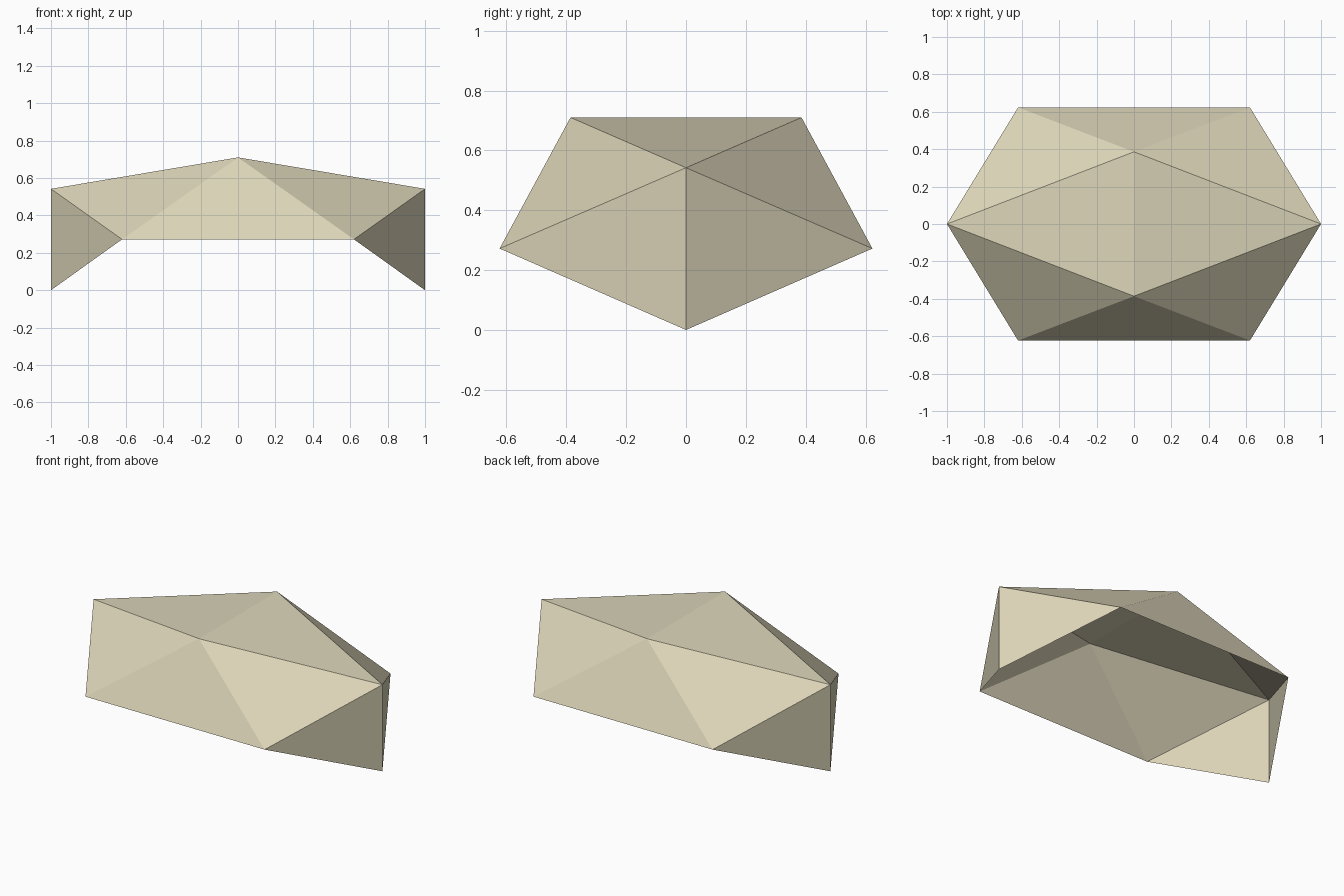
import bpy
import bmesh
from mathutils import Vector

cube = bpy.data.objects.get("Cube")
if cube:
    bpy.data.objects.remove(cube, do_unlink=True)

# Single pale canvas colour
canvas = bpy.data.materials.new("pale_canvas")
canvas.use_nodes = True
colour = (0.71, 0.66, 0.48, 1.0)
canvas.diffuse_color = colour
bsdf = canvas.node_tree.nodes["Principled BSDF"]
bsdf.inputs["Base Color"].default_value = colour
bsdf.inputs["Roughness"].default_value = 0.9

INSIDE = Vector((0, 0, 0.3))


# Corner points, mirrored by the signs sx and sy
def ridge(sy):
    return (0, 0.386, 0.71) if sy > 0 else (0, -0.386, 0.71)


def peak(sx):
    return (sx, 0, 0.542)


def foot(sx):
    return (sx, 0, 0)


def corner(sx, sy):
    return (sx * 0.62, sy * 0.623, 0.272)


def shell(name, panels):
    """Join triangular panels into one open sheet facing outward."""
    bm = bmesh.new()
    for panel in panels:
        bm.faces.new([bm.verts.new(p) for p in panel])
    bmesh.ops.remove_doubles(bm, verts=bm.verts, dist=0.0001)
    for face in bm.faces:
        face.normal_update()
        if face.normal.dot(face.calc_center_median() - INSIDE) < 0:
            face.normal_flip()
    mesh = bpy.data.meshes.new(name)
    bm.to_mesh(mesh)
    bm.free()
    mesh.materials.append(canvas)
    bpy.context.collection.objects.link(bpy.data.objects.new(name, mesh))


# Roof: two triangles creased along the short ridge
shell("roof", [(ridge(-1), ridge(1), peak(sx)) for sx in (-1, 1)])

# Front and back walls: a wide middle triangle with a sloping one on each side
for name, sy in (("front_wall", -1), ("back_wall", 1)):
    panels = [(ridge(sy), corner(-1, sy), corner(1, sy))]
    panels += [(ridge(sy), corner(sx, sy), peak(sx)) for sx in (-1, 1)]
    shell(name, panels)

# Ends: two triangles meeting at a vertical edge that reaches the ground
for name, sx in (("left_end", 1), ("right_end", -1)):
    shell(name, [(peak(sx), corner(sx, sy), foot(sx)) for sy in (-1, 1)])
